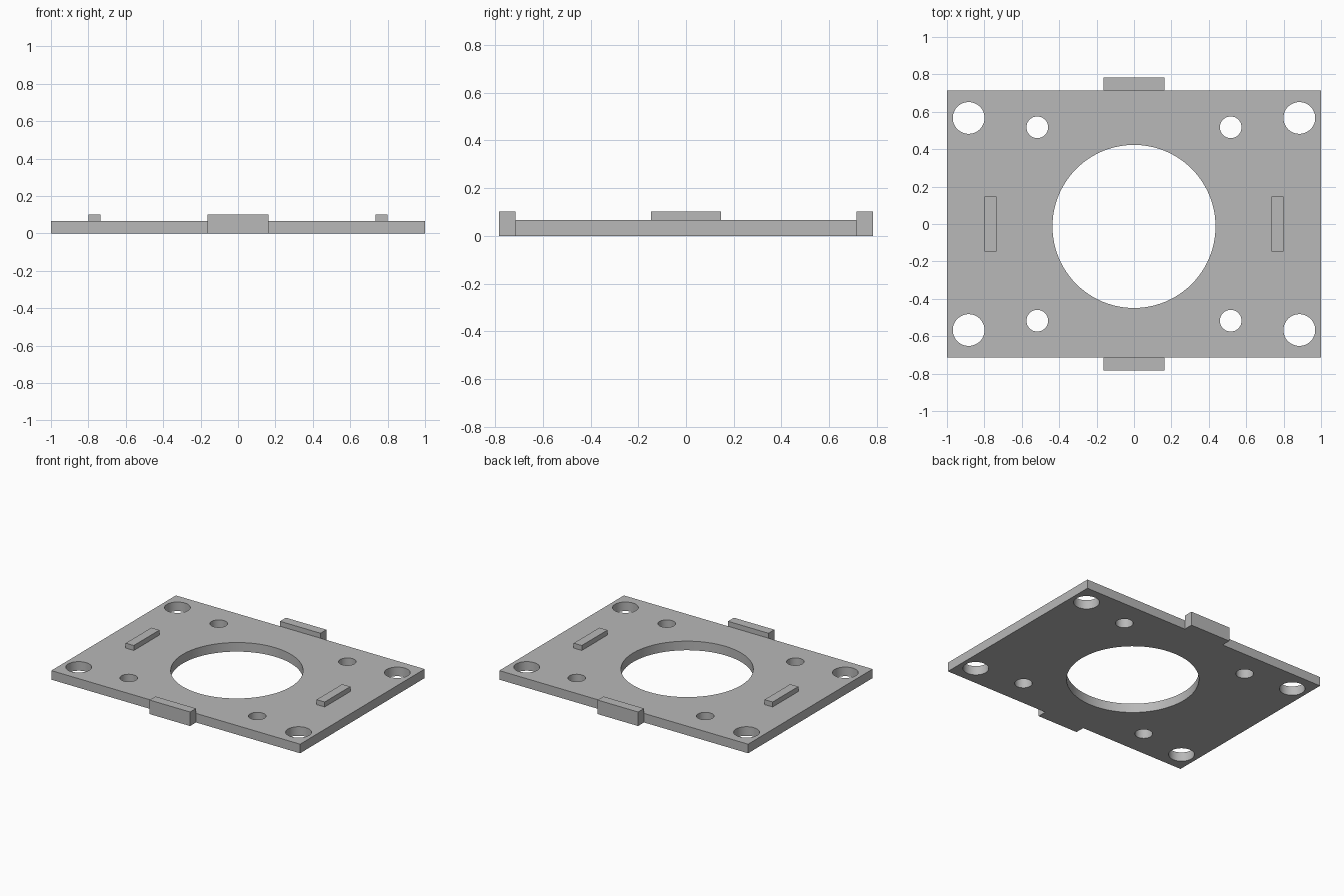
import bpy
import bmesh
from mathutils import Matrix, Vector

if "Cube" in bpy.data.objects:
    bpy.data.objects.remove(bpy.data.objects["Cube"], do_unlink=True)

PLATE_Y = 0.715      # half depth of the plate
PLATE_Z = 0.066      # plate thickness
RAISED_Z = 0.102     # top of tabs and ribs

grey = bpy.data.materials.new("light_grey")
grey.use_nodes = True
colour = (0.48, 0.48, 0.48, 1)
grey.diffuse_color = colour
grey.node_tree.nodes["Principled BSDF"].inputs["Base Color"].default_value = colour


def finish(name, bm):
    mesh = bpy.data.meshes.new(name)
    bm.to_mesh(mesh)
    bm.free()
    mesh.materials.append(grey)
    obj = bpy.data.objects.new(name, mesh)
    bpy.context.scene.collection.objects.link(obj)
    return obj


def box(name, low, high):
    low, high = Vector(low), Vector(high)
    bm = bmesh.new()
    place = Matrix.Translation((low + high) / 2) @ Matrix.Diagonal((*(high - low), 1))
    bmesh.ops.create_cube(bm, size=1, matrix=place)
    return finish(name, bm)


# Base plate
plate = box("base_plate", (-1, -PLATE_Y, 0), (1, PLATE_Y, PLATE_Z))

# Centre opening, corner holes and inner screw holes
holes = [(0, -0.013, 0.436, 96)]
for sx in (-1, 1):
    for sy in (-1, 1):
        holes.append((sx * 0.884, sy * 0.567, 0.085, 48))
        holes.append((sx * 0.517, sy * 0.517, 0.058, 48))
bm = bmesh.new()
for x, y, radius, sides in holes:
    bmesh.ops.create_cone(bm, cap_ends=True, segments=sides, radius1=radius,
                          radius2=radius, depth=0.4, matrix=Matrix.Translation((x, y, 0)))
cutter = finish("hole_cutter", bm)
cutter.hide_render = True

cut = plate.modifiers.new("holes", "BOOLEAN")
cut.operation = "DIFFERENCE"
cut.solver = "EXACT"
cut.object = cutter
bpy.ops.object.select_all(action="DESELECT")
bpy.context.view_layer.objects.active = plate
plate.select_set(True)
bpy.ops.object.modifier_apply(modifier=cut.name)
bpy.data.objects.remove(cutter, do_unlink=True)
bpy.ops.object.shade_smooth_by_angle(angle=0.5)

# Edge tabs at front and back
for name, y0, y1 in (("front_tab", -0.783, -PLATE_Y), ("back_tab", PLATE_Y, 0.783)):
    box(name, (-0.163, y0, 0), (0.163, y1, RAISED_Z))

# Raised ribs on the top face
for name, x0, x1 in (("right_rib", -0.8, -0.735), ("left_rib", 0.735, 0.8)):
    box(name, (x0, -0.147, PLATE_Z), (x1, 0.147, RAISED_Z))
